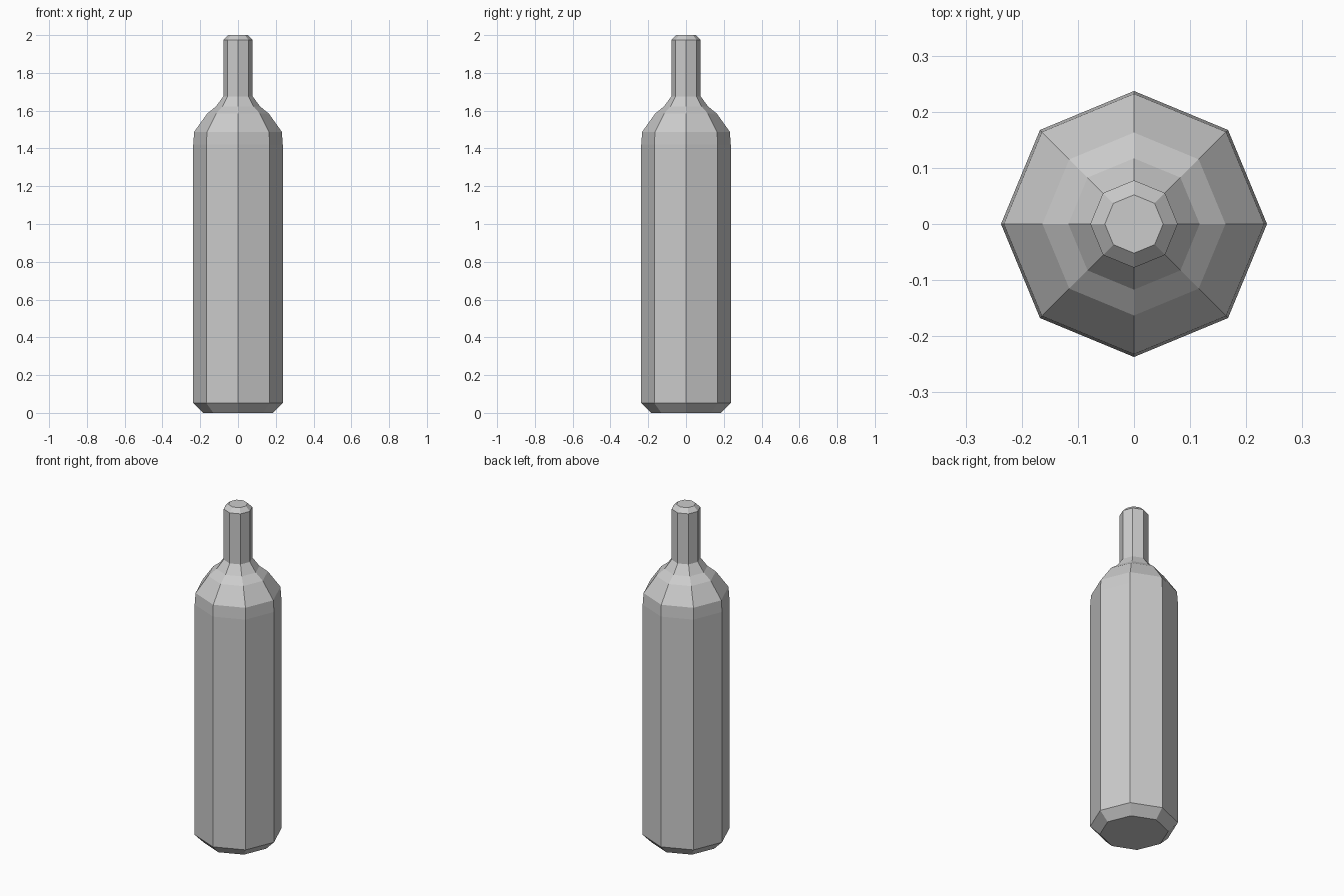
import bpy, bmesh
from math import cos, sin, tau

if "Cube" in bpy.data.objects:
    bpy.data.objects.remove(bpy.data.objects["Cube"])

SIDES = 8


def lathe(name, profile):
    """Closed faceted solid turned around z from (radius, height) points."""
    bm = bmesh.new()
    rings = [[bm.verts.new((r * cos(tau * i / SIDES), r * sin(tau * i / SIDES), z))
              for i in range(SIDES)] for r, z in profile]
    for low, high in zip(rings, rings[1:]):
        for i in range(SIDES):
            j = (i + 1) % SIDES
            bm.faces.new((low[i], low[j], high[j], high[i]))
    bm.faces.new(rings[0][::-1])
    bm.faces.new(rings[-1])
    mesh = bpy.data.meshes.new(name)
    bm.to_mesh(mesh)
    bm.free()
    obj = bpy.data.objects.new(name, mesh)
    bpy.context.collection.objects.link(obj)
    return obj


# Bottle: chamfered base, straight body, rounded shoulder, narrow neck, bevelled lip
lathe("bottle", [
    (0.185, 0.0), (0.237, 0.052),
    (0.237, 1.42), (0.232, 1.488),
    (0.163, 1.585), (0.117, 1.622),
    (0.078, 1.675), (0.078, 1.975),
    (0.052, 2.0),
])
